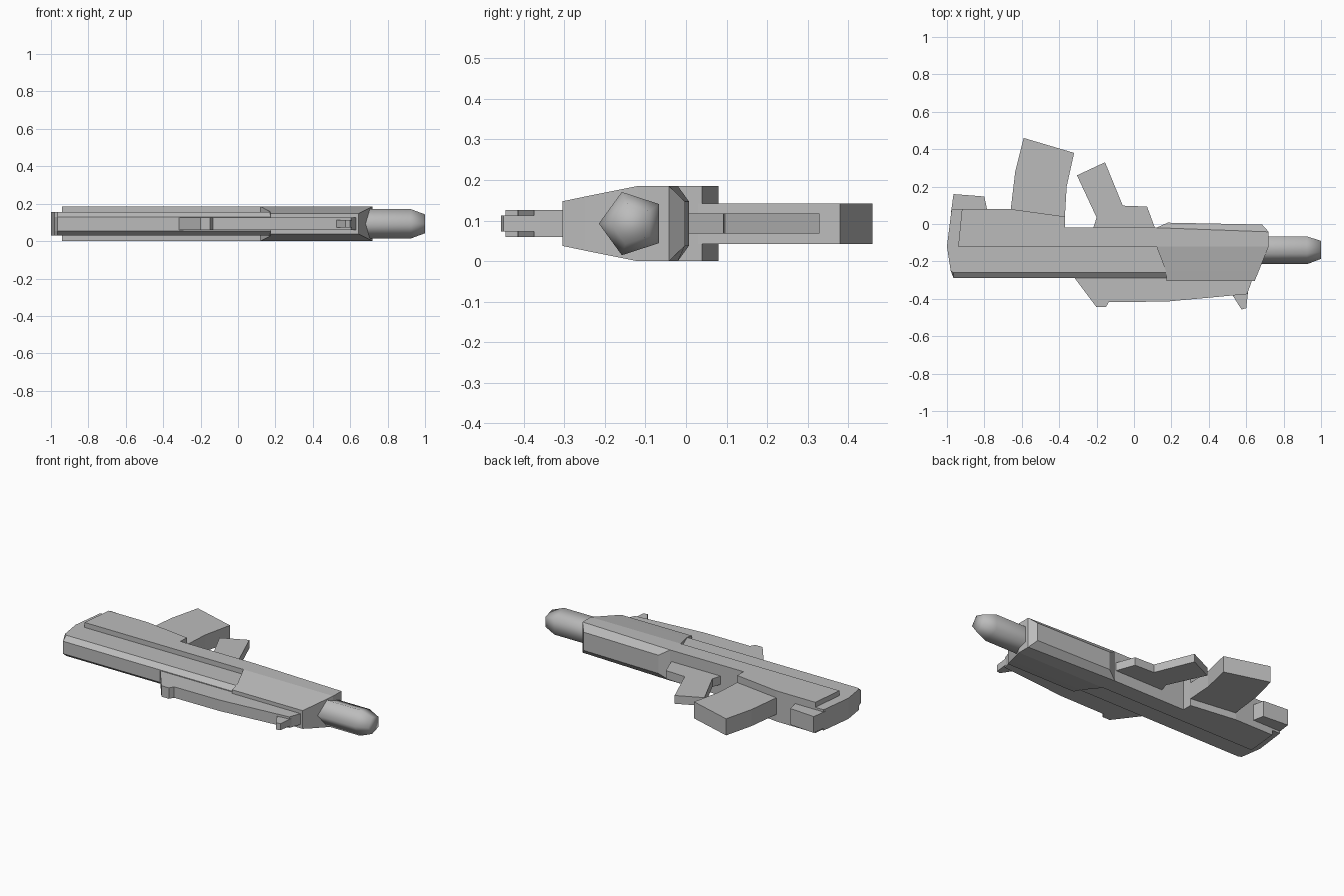
import bpy
import bmesh
import math

MID = 0.0925  # height of the symmetry plane of the rifle, which lies on its side

cube = bpy.data.objects.get("Cube")
if cube:
    bpy.data.objects.remove(cube, do_unlink=True)

gray = bpy.data.materials.new("plain gray")
gray.use_nodes = True
gray.diffuse_color = (0.5, 0.5, 0.5, 1)
gray.node_tree.nodes["Principled BSDF"].inputs["Base Color"].default_value = (0.5, 0.5, 0.5, 1)


def loft(name, rings):
    """Skin a list of equal-length point rings and cap both ends."""
    bm = bmesh.new()
    loops = [[bm.verts.new((x, y, MID + z)) for x, y, z in ring] for ring in rings]
    n = len(loops[0])
    for a, b in zip(loops, loops[1:]):
        for i in range(n):
            j = (i + 1) % n
            bm.faces.new((a[i], a[j], b[j], b[i]))
    bm.faces.new(loops[0][::-1])
    bm.faces.new(loops[-1])
    bmesh.ops.recalc_face_normals(bm, faces=bm.faces)
    mesh = bpy.data.meshes.new(name)
    bm.to_mesh(mesh)
    bm.free()
    mesh.materials.append(gray)
    obj = bpy.data.objects.new(name, mesh)
    bpy.context.collection.objects.link(obj)
    return obj


def slab(name, outline, half):
    """Flat part with the given side outline and half thickness."""
    return loft(name, [[(x, y, z) for x, y in outline] for z in (-half, half)])


def wedge(name, rows):
    """Stack of rectangles; each row is a back point, a front point and a half thickness."""
    return loft(name, [[(*back, -h), (*front, -h), (*front, h), (*back, h)]
                       for back, front, h in rows])


# Stock core with a chamfered upper edge
def stock_outline(edge):
    return [(-0.965, edge), (-0.98, -0.25), (-1, -0.12), (-0.975, 0.08),
            (-0.66, 0.08), (-0.38, 0.035), (-0.38, -0.03), (0.25, -0.03), (0.25, edge)]


loft("stock", [[(x, y, z) for x, y in stock_outline(edge)]
               for z, edge in ((-0.0625, -0.26), (-0.0375, -0.29), (0.0375, -0.29), (0.0625, -0.26))])
slab("stock_heel", [(-0.98, 0.05), (-0.965, 0.16), (-0.8, 0.147), (-0.78, 0.05)], 0.049)

# Raised receiver running the length of the body
slab("receiver", [(-0.94, -0.12), (-0.92, 0.08), (-0.66, 0.08), (-0.37, 0.04), (-0.37, -0.02),
                  (0.12, -0.02), (0.72, -0.042), (0.72, -0.12), (0.12, -0.12)], MID)

# Handguard tapering away from the receiver, and its lower cover
wedge("handguard", [((0.12, -0.12), (0.72, -0.12), MID),
                    ((0.17, -0.25), (0.668, -0.25), 0.0665),
                    ((0.175, -0.305), (0.645, -0.305), 0.055)])
wedge("handguard_cover", [((0.12, -0.02), (0.72, -0.042), MID),
                          ((0.18, 0.007), (0.685, -0.003), 0.055)])

# Sighting rail
slab("top_rail", [(-0.32, -0.285), (-0.2, -0.445), (-0.15, -0.445), (-0.135, -0.417),
                  (0.17, -0.415), (0.605, -0.375), (0.635, -0.29)], 0.033)
slab("front_sight", [(0.52, -0.37), (0.575, -0.457), (0.6, -0.45), (0.61, -0.36)], 0.02)

# Magazine and pistol grip
slab("magazine", [(-0.66, 0.07), (-0.635, 0.28), (-0.59, 0.46), (-0.32, 0.38),
                  (-0.36, 0.2), (-0.37, 0.03)], 0.05)
slab("grip", [(-0.22, -0.03), (-0.2, 0.035), (-0.305, 0.26), (-0.155, 0.33),
              (-0.06, 0.098), (0.07, 0.093), (0.115, -0.03)], 0.025)

# Five-sided barrel with a tapered muzzle
turns = [math.tau * i / 5 for i in range(5)]
barrel = loft("barrel", [[(x, -0.133 - r * math.cos(t), r * math.sin(t)) for t in turns]
                         for x, r in ((0.64, 0.082), (0.925, 0.082), (1, 0.053))])
bpy.ops.object.select_all(action='DESELECT')
barrel.select_set(True)
bpy.context.view_layer.objects.active = barrel
bpy.ops.object.shade_smooth_by_angle(angle=math.radians(73))
